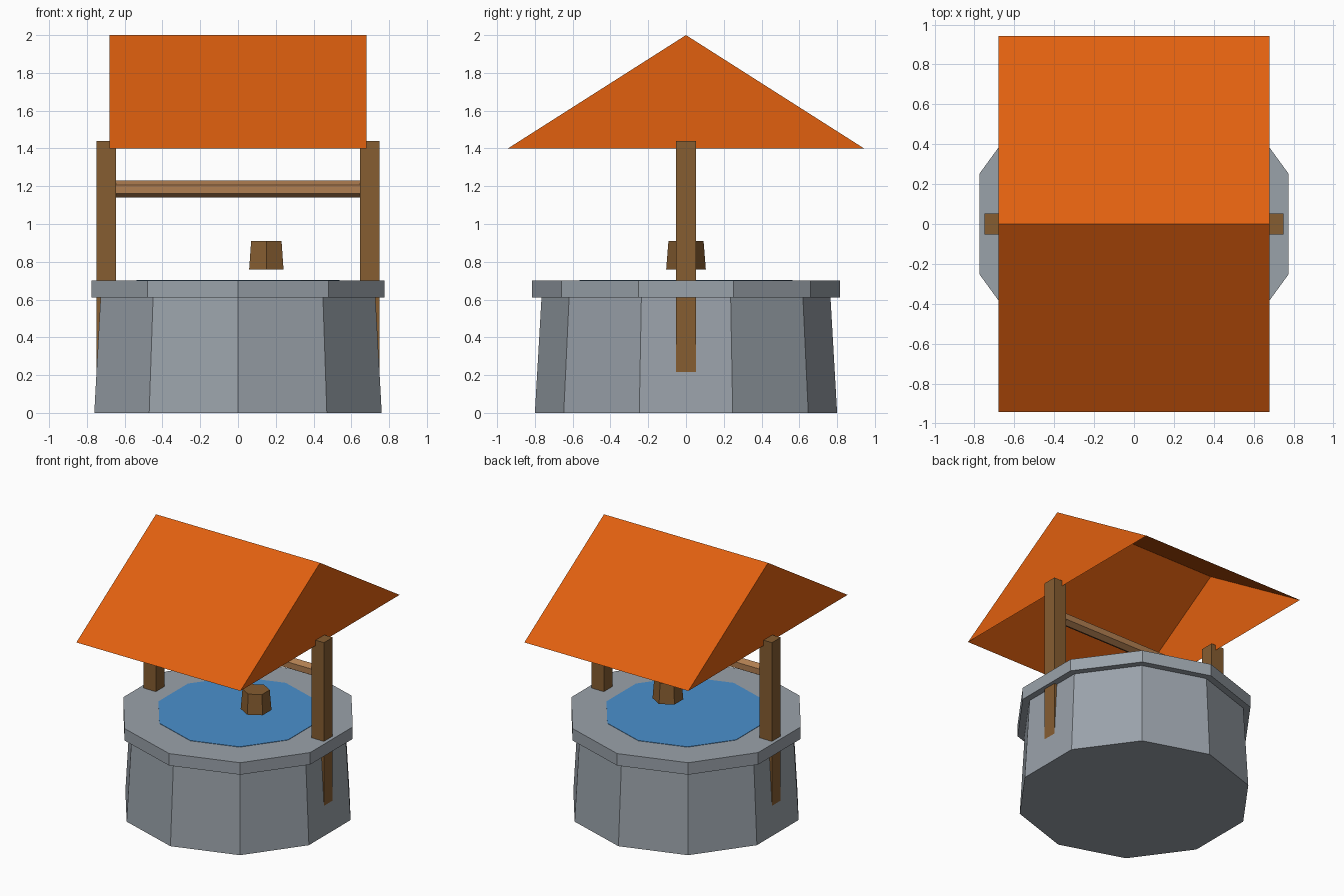
import bpy, math

if "Cube" in bpy.data.objects:
    bpy.data.objects.remove(bpy.data.objects["Cube"])

def srgb(r, g, b):
    def lin(c):
        c /= 255
        return c / 12.92 if c <= 0.04045 else ((c + 0.055) / 1.055) ** 2.4
    return (lin(r), lin(g), lin(b), 1)

def material(name, rgb):
    m = bpy.data.materials.new(name)
    m.diffuse_color = srgb(*rgb)
    m.use_nodes = True
    m.node_tree.nodes["Principled BSDF"].inputs["Base Color"].default_value = m.diffuse_color
    return m

STONE = material("stone grey", (154, 162, 170))
WOOD = material("dark wood", (134, 93, 49))
BEAM = material("light wood", (176, 126, 81))
ROOF = material("roof orange", (225, 96, 15))
WATER = material("water blue", (74, 144, 205))

def add_mesh(name, verts, faces, mat):
    me = bpy.data.meshes.new(name)
    me.from_pydata(verts, [], faces)
    me.materials.append(mat)
    ob = bpy.data.objects.new(name, me)
    bpy.context.collection.objects.link(ob)
    return ob

def frustum(name, sides, r0, r1, z0, z1, mat, x=0.0):
    """Tapered prism with a corner pointing to -y."""
    ring = [(2 * math.pi * i / sides - math.pi / 2) for i in range(sides)]
    verts = [(x + r * math.cos(a), r * math.sin(a), z)
             for r, z in ((r0, z0), (r1, z1)) for a in ring]
    faces = [(i, (i + 1) % sides, (i + 1) % sides + sides, i + sides)
             for i in range(sides)]
    faces += [tuple(reversed(range(sides))), tuple(range(sides, 2 * sides))]
    return add_mesh(name, verts, faces, mat)

def box(name, lo, hi, mat):
    verts = [(x, y, z) for z in (lo[2], hi[2])
             for x, y in ((lo[0], lo[1]), (hi[0], lo[1]), (hi[0], hi[1]), (lo[0], hi[1]))]
    faces = [(3, 2, 1, 0), (4, 5, 6, 7)]
    faces += [(i, (i + 1) % 4, (i + 1) % 4 + 4, i + 4) for i in range(4)]
    return add_mesh(name, verts, faces, mat)

# Stone well: tapered wall, overhanging rim, water surface
frustum("well_wall", 10, 0.80, 0.765, 0.0, 0.61, STONE)
frustum("well_rim", 10, 0.815, 0.815, 0.61, 0.70, STONE)
frustum("water", 10, 0.565, 0.565, 0.697, 0.703, WATER)

# Posts, running down through the rim and wall
box("left_post", (-0.749, -0.052, 0.002), (-0.645, 0.052, 1.44), WOOD)
box("right_post", (0.645, -0.052, 0.002), (0.749, 0.052, 1.44), WOOD)

# Six-sided crossbar laid along x between the posts
bar = frustum("crossbar", 6, 0.045, 0.045, -0.65, 0.65, BEAM)
for v in bar.data.vertices:
    x, y, z = v.co
    v.co = (z, x, y + 1.185)

# Bucket
frustum("bucket", 6, 0.105, 0.093, 0.76, 0.91, WOOD, x=0.15)

# Gabled roof shell, open underneath
W, D, Z0, Z1 = 0.68, 0.943, 1.40, 2.0
add_mesh("roof",
         [(-W, -D, Z0), (-W, D, Z0), (-W, 0, Z1), (W, -D, Z0), (W, D, Z0), (W, 0, Z1)],
         [(0, 3, 5, 2), (4, 1, 2, 5), (1, 0, 2), (3, 4, 5)], ROOF)
